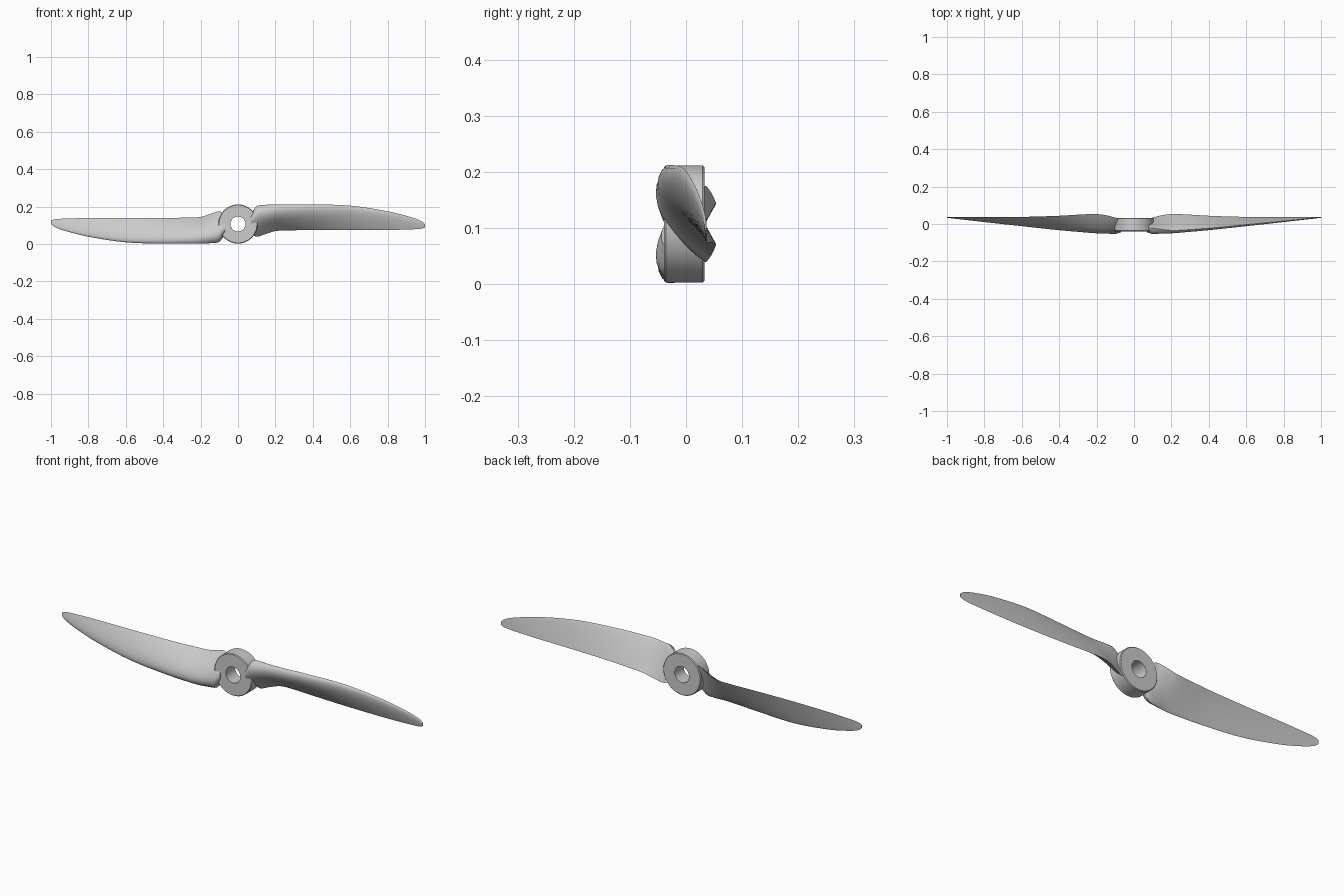
import bpy, bmesh, math

if "Cube" in bpy.data.objects:
    bpy.data.objects.remove(bpy.data.objects["Cube"])

CZ = 0.107  # height of the hub axis


def finish(name, bm, angle=35):
    bmesh.ops.recalc_face_normals(bm, faces=bm.faces)
    me = bpy.data.meshes.new(name)
    bm.to_mesh(me)
    bm.free()
    ob = bpy.data.objects.new(name, me)
    bpy.context.collection.objects.link(ob)
    bpy.ops.object.select_all(action='DESELECT')
    ob.select_set(True)
    bpy.context.view_layer.objects.active = ob
    bpy.ops.object.shade_smooth_by_angle(angle=math.radians(angle))
    return ob


# Hub: lathed ring profile (radius, y) around the y axis
def make_hub():
    bm = bmesh.new()
    prof = [(.04, -.039), (.101, -.039), (.1045, -.0355),
            (.1045, .0295), (.101, .033), (.04, .033)]
    n = 64
    rings = []
    for i in range(n):
        a = 2 * math.pi * i / n
        rings.append([bm.verts.new((r * math.cos(a), y, r * math.sin(a))) for r, y in prof])
    for i in range(n):
        a, b = rings[i], rings[(i + 1) % n]
        for j in range(len(prof)):
            k = (j + 1) % len(prof)
            bm.faces.new((a[j], a[k], b[k], b[j]))
    return finish("hub", bm)


# Blade sections: x, leading z, leading y, trailing z, trailing y, thickness
SECTIONS = [
    (.070, .058, -.013, -.055, .028, .044),
    (.100, .095, -.022, -.068, .034, .047),
    (.140, .102, -.027, -.056, .045, .044),
    (.200, .104, -.034, -.038, .053, .037),
    (.280, .105, -.031, -.034, .051, .031),
    (.400, .105, -.022, -.033, .044, .025),
    (.600, .098, -.003, -.033, .038, .017),
    (.800, .068, .016, -.032, .037, .010),
    (.920, .038, .028, -.029, .037, .006),
    (.980, .016, .034, -.025, .037, .004),
    (1.00, .000, .036, -.018, .037, .003),
]


def sample(i, t):
    # smooth interpolation with tangents scaled by section spacing
    p, q = SECTIONS[i], SECTIONS[i + 1]
    a, b = SECTIONS[max(i - 1, 0)], SECTIONS[min(i + 2, len(SECTIONS) - 1)]
    h = q[0] - p[0]
    out = [p[0] + h * t]
    for k in range(1, 6):
        m0 = (q[k] - a[k]) / (q[0] - a[0]) * h
        m1 = (b[k] - p[k]) / (b[0] - p[0]) * h
        out.append((2*t**3 - 3*t*t + 1) * p[k] + (t**3 - 2*t*t + t) * m0
                   + (3*t*t - 2*t**3) * q[k] + (t**3 - t*t) * m1)
    return out


# Airfoil: rounded leading edge, arched front, nearly flat back
def airfoil(s, n=14):
    x, lz, ly, tz, ty, th = s
    dy, dz = ty - ly, tz - lz
    c = math.hypot(dy, dz)
    ny, nz = dz / c, -dy / c
    pts = []
    for i in range(2 * n):
        a = math.pi * i / n
        u = (1 + math.cos(a)) / 2
        f = 2.0 * (1.4845*u**.5 - .63*u - 1.758*u*u + 1.4215*u**3 - .518*u**4)
        w = f * th * (1 if i <= n else -.12)
        pts.append((x, ly + dy * u + ny * w, lz + dz * u + nz * w))
    return pts


def make_blade(name, turn):
    bm = bmesh.new()
    rows = [sample(i, k / 5) for i in range(len(SECTIONS) - 1) for k in range(5)]
    rows.append(SECTIONS[-1])
    loops = [[bm.verts.new(p) for p in airfoil(s)] for s in rows]
    for a, b in zip(loops, loops[1:]):
        for j in range(len(a)):
            k = (j + 1) % len(a)
            bm.faces.new((a[j], a[k], b[k], b[j]))
    bm.faces.new(loops[0])
    bm.faces.new(loops[-1])
    ob = finish(name, bm)
    ob.rotation_euler.y = turn
    return ob


parts = [make_hub(), make_blade("right_blade", 0), make_blade("left_blade", math.pi)]
for ob in parts:
    ob.location.z = CZ
